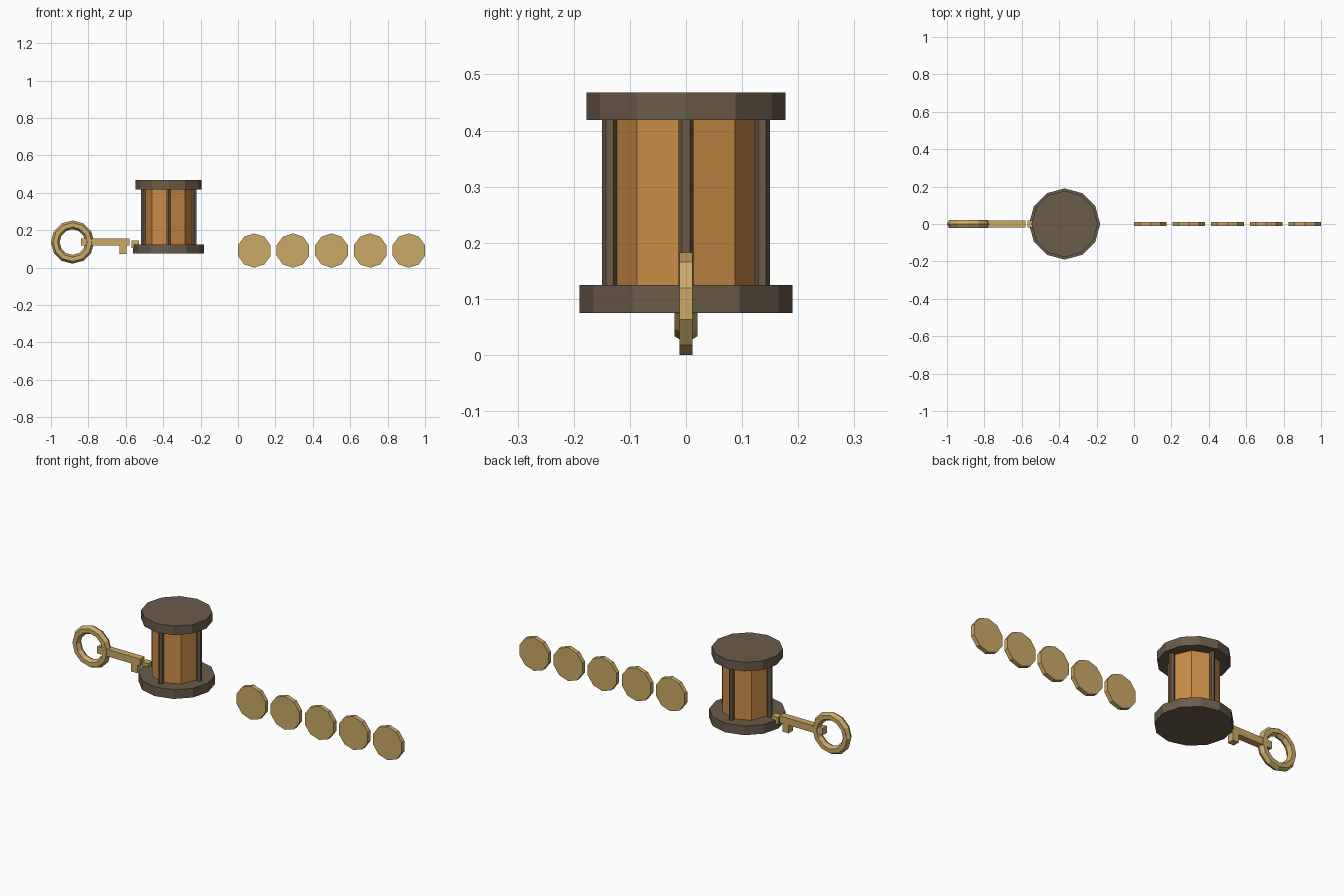
import bpy, bmesh, math
from mathutils import Matrix

cube = bpy.data.objects.get("Cube")
if cube:
    bpy.data.objects.remove(cube, do_unlink=True)


def material(name, rgb):
    m = bpy.data.materials.new(name)
    m.use_nodes = True
    m.diffuse_color = (*rgb, 1)
    m.node_tree.nodes["Principled BSDF"].inputs["Base Color"].default_value = (*rgb, 1)
    return m


GOLD = material("gold", (0.60, 0.40, 0.135))
AMBER = material("amber", (0.60, 0.265, 0.062))
DARK = material("dark_wood", (0.145, 0.106, 0.068))


def finish(name, bm, mat):
    bmesh.ops.recalc_face_normals(bm, faces=bm.faces)
    mesh = bpy.data.meshes.new(name)
    bm.to_mesh(mesh)
    bm.free()
    mesh.materials.append(mat)
    ob = bpy.data.objects.new(name, mesh)
    bpy.context.collection.objects.link(ob)
    return ob


def prism(name, center, radius, depth, sides, mat, turn=0, tilt=0):
    """Upright prism with a vertex on +x; turn spins it, tilt lays it down."""
    bm = bmesh.new()
    bmesh.ops.create_cone(bm, cap_ends=True, segments=sides,
                          radius1=radius, radius2=radius, depth=depth)
    # Put the first corner on +x whatever the primitive's start angle
    v = bm.verts[:][0].co
    spin = Matrix.Rotation(turn - math.atan2(v.y, v.x), 4, 'Z')
    bm.transform(Matrix.Translation(center) @ Matrix.Rotation(tilt, 4, 'X') @ spin)
    return finish(name, bm, mat)


def box(name, x, y, z, mat):
    """Box from (min, max) ranges."""
    bm = bmesh.new()
    bmesh.ops.create_cube(bm, size=1)
    mid = [(a + b) / 2 for a, b in (x, y, z)]
    size = [b - a for a, b in (x, y, z)]
    bm.transform(Matrix.Translation(mid) @ Matrix.Diagonal((*size, 1)))
    return finish(name, bm, mat)


def ring(name, center, major, minor, segments, sides, mat):
    """Faceted ring standing in the xz plane."""
    bm = bmesh.new()
    loops = []
    for i in range(segments):
        a = math.tau * i / segments
        loop = []
        for j in range(sides):
            b = math.tau * j / sides
            r = major + minor * math.cos(b)
            loop.append(bm.verts.new((center[0] + r * math.cos(a),
                                      center[1] + minor * math.sin(b),
                                      center[2] + r * math.sin(a))))
        loops.append(loop)
    for i in range(segments):
        p, q = loops[i], loops[(i + 1) % segments]
        for j in range(sides):
            k = (j + 1) % sides
            bm.faces.new((p[j], p[k], q[k], q[j]))
    return finish(name, bm, mat)


# Drum: base, amber body, lid and four posts
DRUM_X = -0.371
prism("drum_base", (DRUM_X, 0, 0.1), 0.19, 0.05, 12, DARK)
prism("drum_body", (DRUM_X, 0, 0.272), 0.124, 0.3, 8, AMBER)
prism("drum_lid", (DRUM_X, 0, 0.443), 0.177, 0.049, 12, DARK)
for i in range(4):
    a = i * math.pi / 2
    pos = (DRUM_X + 0.136 * math.cos(a), 0.136 * math.sin(a), 0.272)
    prism(f"drum_post_{i + 1}", pos, 0.0137, 0.3, 6, DARK, turn=math.pi / 2)

# Key: ring handle, shaft and two teeth
ring("key_ring", (-0.885, 0, 0.137), 0.092, 0.0235, 12, 6, GOLD)
W = (-0.0185, 0.0185)
box("key_shaft", (-0.84, -0.58), W, (0.118, 0.156), GOLD)
box("key_tooth", (-0.634, -0.597), W, (0.074, 0.12), GOLD)
box("key_far_tooth", (-0.57, -0.53), W, (0.105, 0.144), GOLD)

# Row of upright coins, corner at the top
for i in range(5):
    prism(f"coin_{i + 1}", (0.087 + 0.2065 * i, 0, 0.0915), 0.0915, 0.024, 10,
          GOLD, turn=math.pi / 2, tilt=math.pi / 2)
